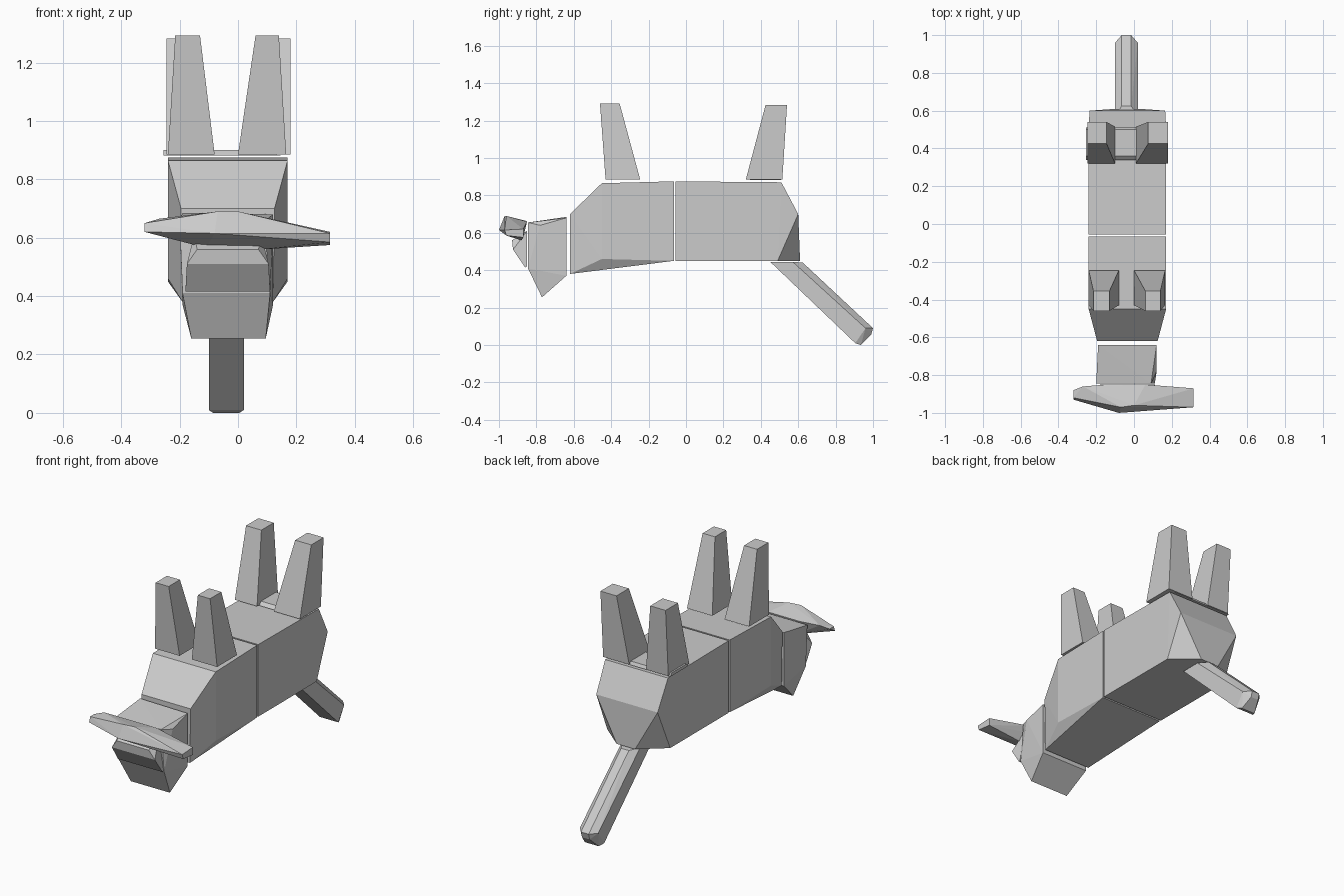
import bpy, bmesh
from math import radians

CX = -0.035  # body midline


def hull(name, pts):
    """Flat-faced convex block through the given corner points."""
    bm = bmesh.new()
    for p in pts:
        bm.verts.new(p)
    res = bmesh.ops.convex_hull(bm, input=bm.verts[:])
    junk = {v for v in res["geom_interior"] + res["geom_unused"]
            if isinstance(v, bmesh.types.BMVert)}
    bmesh.ops.delete(bm, geom=list(junk), context='VERTS')
    bmesh.ops.dissolve_limit(bm, angle_limit=radians(1), verts=bm.verts[:], edges=bm.edges[:])
    bmesh.ops.recalc_face_normals(bm, faces=bm.faces[:])
    me = bpy.data.meshes.new(name)
    bm.to_mesh(me)
    bm.free()
    ob = bpy.data.objects.new(name, me)
    bpy.context.collection.objects.link(ob)
    return ob


def paired(rows, cx=CX):
    """Rows of (half width, y, z) mirrored about the midline."""
    return [(cx + s * w, y, z) for w, y, z in rows for s in (-1, 1)]


def rect(x0, x1, y0, y1, z):
    return [(x, y, z) for x in (x0, x1) for y in (y0, y1)]


# Body: chest block and hip block, split by a thin gap
hull("front_body", paired([
    (0.205, -0.065, 0.45), (0.205, -0.065, 0.875),
    (0.205, -0.45, 0.865), (0.205, -0.45, 0.46),
    (0.16, -0.62, 0.70), (0.155, -0.62, 0.38)]))
hull("rear_body", paired([
    (0.205, -0.055, 0.45), (0.205, -0.055, 0.875),
    (0.205, 0.51, 0.87), (0.20, 0.60, 0.70),
    (0.205, 0.49, 0.45), (0.06, 0.61, 0.45)]))

# Tail: slanted bar, chamfered on its upper side
hull("tail", paired([
    (0.06, 0.45, 0.445), (0.06, 0.57, 0.445), (0.025, 0.625, 0.44),
    (0.06, 0.905, 0.01), (0.045, 0.935, 0.0),
    (0.06, 0.96, 0.09), (0.025, 1.0, 0.09), (0.025, 0.99, 0.055)], -0.04))

# Head and snout
hull("head", [
    (-0.19, -0.64, 0.685), (0.12, -0.64, 0.68), (-0.20, -0.845, 0.655), (0.09, -0.845, 0.655),
    (-0.19, -0.64, 0.37), (0.12, -0.64, 0.37), (0.12, -0.78, 0.64),
    (-0.16, -0.77, 0.255), (0.095, -0.77, 0.255),
    (-0.19, -0.845, 0.41), (0.11, -0.845, 0.41)])
hull("snout", paired([
    (0.145, -0.86, 0.415), (0.145, -0.85, 0.42), (0.14, -0.925, 0.51),
    (0.105, -0.93, 0.56), (0.115, -0.85, 0.61)]))

# Wide crosswise ear slab
hull("ears", [
    (-0.32, -0.93, 0.62), (-0.32, -0.88, 0.65), (-0.32, -0.92, 0.65), (-0.27, -0.86, 0.665),
    (-0.08, -1.0, 0.615), (-0.07, -0.97, 0.69), (0.0, -0.96, 0.69),
    (-0.15, -0.85, 0.66), (0.06, -0.85, 0.66),
    (-0.11, -0.88, 0.565), (0.08, -0.88, 0.56),
    (0.315, -0.97, 0.615), (0.315, -0.87, 0.62),
    (0.315, -0.96, 0.585), (0.315, -0.87, 0.575)])

# Legs: tapered posts pointing up
for side, base, tip in (("left", (-0.24, -0.08), (-0.215, -0.13)),
                        ("right", (0.0, 0.165), (0.06, 0.14))):
    hull("front_leg_" + side, rect(*base, -0.43, -0.245, 0.885)
         + rect(*tip, -0.46, -0.355, 1.292))
for side, base, tip in (("left", (-0.245, -0.10), (-0.245, -0.145)),
                        ("right", (0.01, 0.18), (0.075, 0.18))):
    hull("rear_leg_" + side, rect(*base, 0.32, 0.515, 0.885)
         + rect(*tip, 0.425, 0.54, 1.282))

# Thin pad under the rear legs
hull("rear_leg_pad", rect(-0.255, 0.15, 0.34, 0.51, 0.882)
     + rect(-0.255, 0.0, 0.36, 0.50, 0.90))
